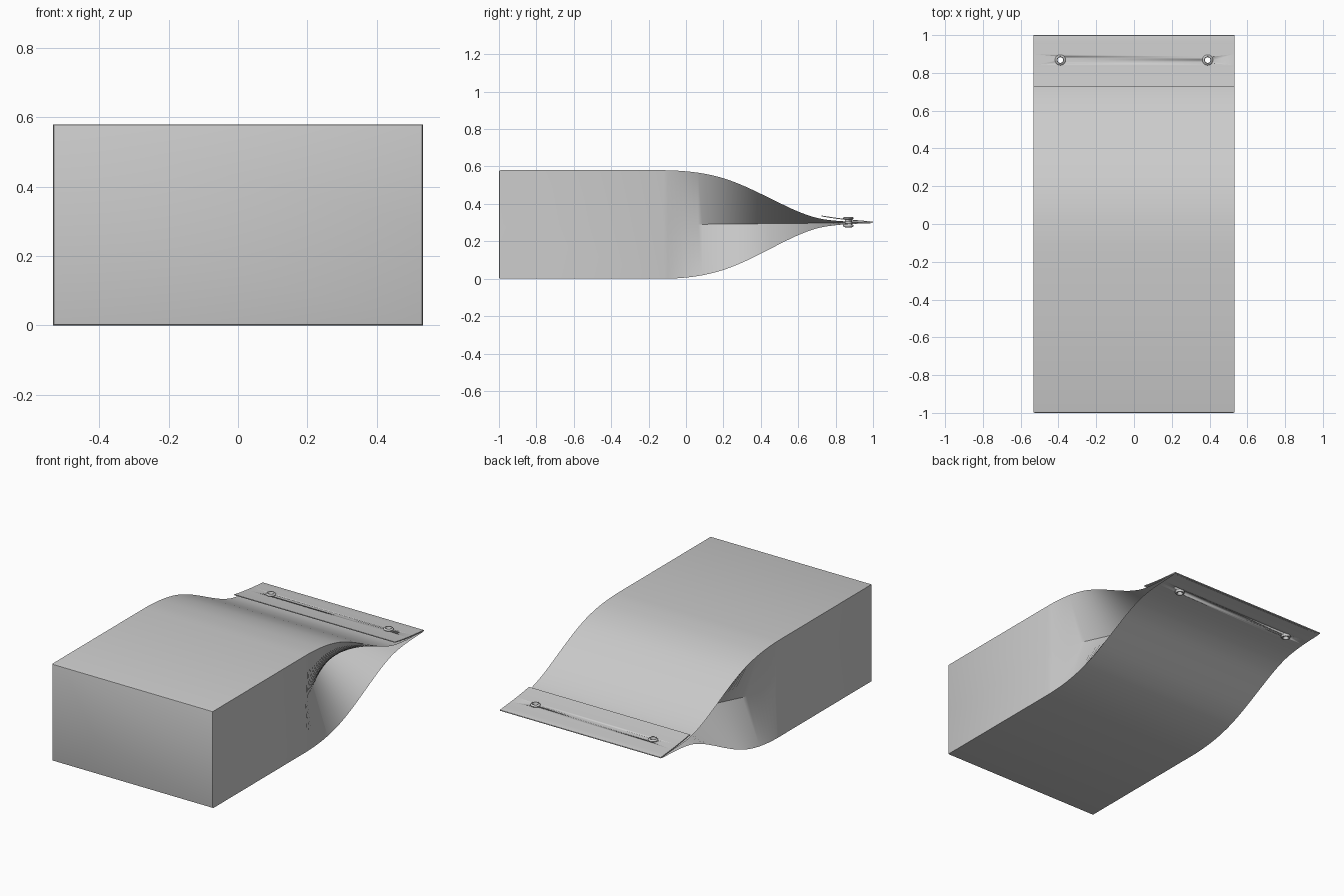
import bpy, bmesh, math
from math import sqrt

if "Cube" in bpy.data.objects:
    bpy.data.objects.remove(bpy.data.objects["Cube"])

W, H = 0.533, 0.29            # half width, half height of the bag
HOLES = [(-0.39, 0.868), (0.39, 0.868)]


def make_object(name, bm, angle=35):
    bmesh.ops.recalc_face_normals(bm, faces=bm.faces)
    me = bpy.data.meshes.new(name)
    bm.to_mesh(me)
    bm.free()
    ob = bpy.data.objects.new(name, me)
    bpy.context.collection.objects.link(ob)
    bpy.ops.object.select_all(action='DESELECT')
    bpy.context.view_layer.objects.active = ob
    ob.select_set(True)
    bpy.ops.object.shade_smooth_by_angle(angle=math.radians(angle))
    return ob


def loft(bm, rings, closed=True):
    rows = [[bm.verts.new(p) for p in r] for r in rings]
    n = len(rows[0])
    for a, b in zip(rows, rows[1:]):
        for i in range(n if closed else n - 1):
            j = (i + 1) % n
            bm.faces.new((a[i], a[j], b[j], b[i]))
    return rows


# Half height of the bag along its length, smoothly interpolated
KEYS = [(-0.12, H), (0.0, 0.284), (0.1, 0.27), (0.2, 0.245), (0.3, 0.207), (0.4, 0.16),
        (0.5, 0.110), (0.6, 0.063), (0.7, 0.028), (0.8, 0.012), (0.9, 0.006), (1.0, 0.003)]


def half_height(y):
    if y <= KEYS[0][0]:
        return H
    for i in range(len(KEYS) - 1):
        (y0, a), (y1, b) = KEYS[i], KEYS[i + 1]
        if y <= y1 + 1e-6:
            t = (y - y0) / (y1 - y0)
            m0 = (b - KEYS[max(i - 1, 0)][1]) / (y1 - KEYS[max(i - 1, 0)][0]) * (y1 - y0)
            nx = KEYS[min(i + 2, len(KEYS) - 1)]
            m1 = (nx[1] - a) / (nx[0] - y0) * (y1 - y0)
            if i == 0:
                m0 = 0
            return ((2*t**3 - 3*t*t + 1) * a + (t**3 - 2*t*t + t) * m0
                    + (3*t*t - 2*t**3) * b + (t**3 - t*t) * m1)
    return KEYS[-1][1]


def section(y, w=W, h=None):
    h = half_height(y) if h is None else h
    c = H + 0.01 * max(0.0, min(1.0, y))
    half = half_height(y)
    d = sqrt(max(0.0, H * H - half * half)) * 0.97   # side gusset folds inward
    return [(w, y, c + h), (w - d, y, c), (w, y, c - h),
            (-w, y, c - h), (-w + d, y, c), (-w, y, c + h)]


# Paper bag body with gusseted sides
bm = bmesh.new()
rings = [section(-1.0, W - 0.007, H - 0.007), section(-0.998, W - 0.002, H - 0.002), section(-0.992)]
rings += [section(-0.12 + 1.11 * i / 48) for i in range(49)]
rows = loft(bm, rings)
bm.faces.new(rows[0])
bm.faces.new(rows[-1])
body = make_object("bag_body", bm)

# Folded closing flap, wrapping round the mouth of the bag
prof = [(0.725, 0.338), (0.78, 0.329), (0.84, 0.321), (0.90, 0.3145), (0.96, 0.309), (0.992, 0.3065),
        (0.999, 0.3045), (1.0, 0.302), (0.998, 0.299), (0.99, 0.298),
        (0.96, 0.303), (0.90, 0.309), (0.84, 0.316), (0.78, 0.324), (0.725, 0.333)]
bm = bmesh.new()
rows = loft(bm, [[(x, y, z) for y, z in prof] for x in (-W, W)])
for r in rows:
    bm.faces.new(r)
flap = make_object("folded_flap", bm)

# Punched holes through flap and body
bm = bmesh.new()
for x, y in HOLES:
    res = bmesh.ops.create_cone(bm, cap_ends=True, segments=20, radius1=0.018, radius2=0.018, depth=0.3)
    bmesh.ops.translate(bm, verts=res["verts"], vec=(x, y, 0.3))
cutter = make_object("hole_cutter", bm)
cutter.hide_render = True
cutter.hide_set(True)
for ob in (body, flap):
    m = ob.modifiers.new("punched_holes", 'BOOLEAN')
    m.operation, m.object, m.solver = 'DIFFERENCE', cutter, 'EXACT'

# Metal eyelets with rolled rims above and below
ring = [(0.015, 0.279), (0.018, 0.275), (0.024, 0.276), (0.028, 0.284), (0.026, 0.289), (0.019, 0.290),
        (0.019, 0.317), (0.026, 0.319), (0.028, 0.324), (0.024, 0.330), (0.018, 0.331), (0.015, 0.327)]
for side, (x, y) in zip(("left", "right"), HOLES):
    bm = bmesh.new()
    n = 20
    loft(bm, [[(x + r * math.cos(2 * math.pi * k / n), y + r * math.sin(2 * math.pi * k / n), z)
               for k in range(n)] for r, z in ring + ring[:1]])
    bmesh.ops.remove_doubles(bm, verts=bm.verts, dist=1e-5)
    make_object("eyelet_" + side, bm, 50)
